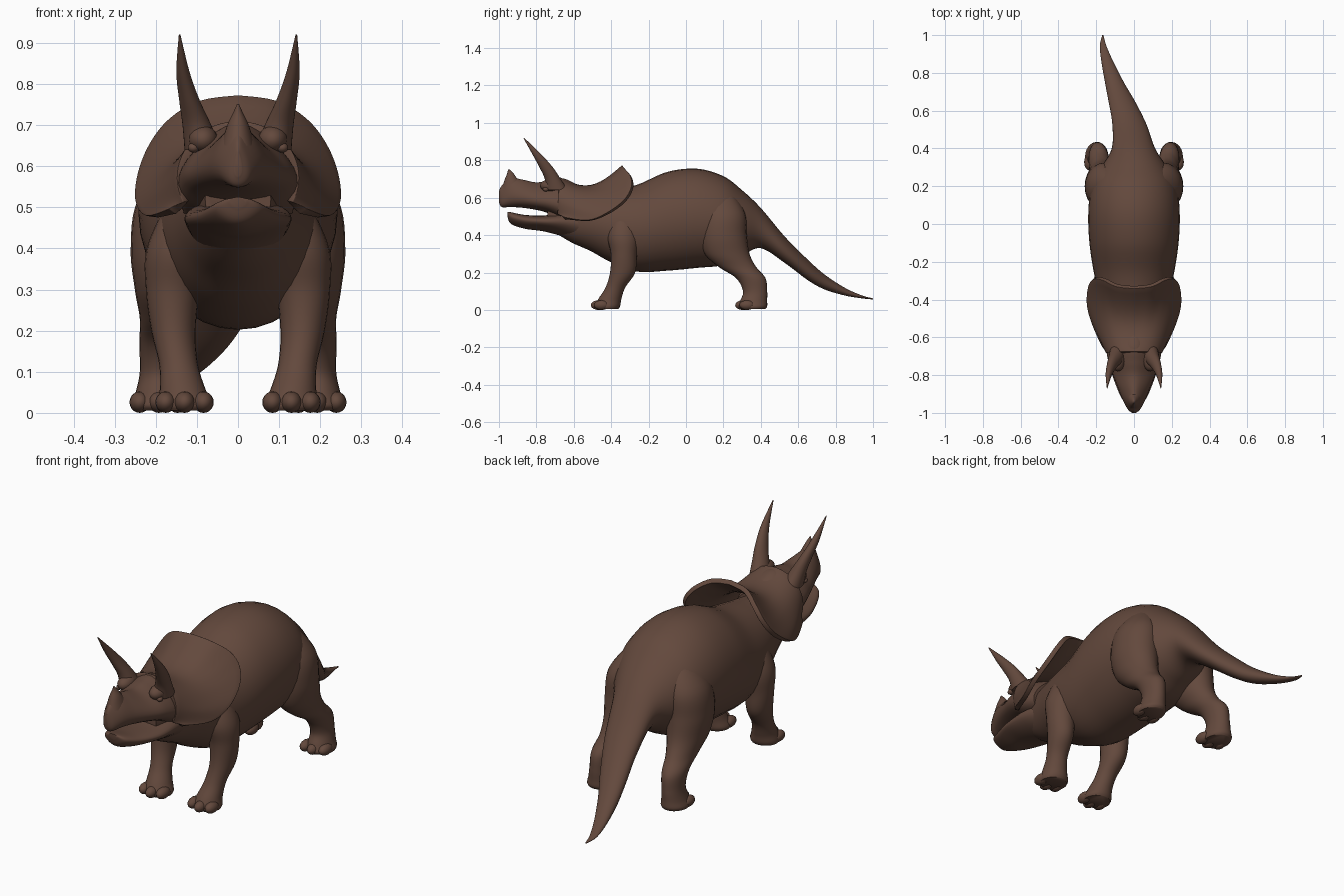
import bpy
import bmesh
from math import sin, cos, pi, radians
from mathutils import Vector, Matrix

cube = bpy.data.objects.get("Cube")
if cube:
    bpy.data.objects.remove(cube, do_unlink=True)

# One hide colour for the whole animal
hide = bpy.data.materials.new("brown_hide")
hide.use_nodes = True
colour = (0.125, 0.066, 0.046, 1)
hide.diffuse_color = colour
hide.node_tree.nodes["Principled BSDF"].inputs["Base Color"].default_value = colour


def smooth_rows(rows, steps=6):
    """Pass a smooth curve through rows of equal length."""
    rows = [Vector(r) for r in rows]
    padded = [rows[0]] + rows + [rows[-1]]
    result = []
    for a, b, c, d in zip(padded, padded[1:], padded[2:], padded[3:]):
        for i in range(steps):
            t = i / steps
            result.append(b + (c - a) * (t / 2)
                          + (a * 2 - b * 5 + c * 4 - d) * (t * t / 2)
                          + (b * 3 - a - c * 3 + d) * (t ** 3 / 2))
    return result + [rows[-1]]


def finish(name, bm, mirrored=False, sharp=60):
    bmesh.ops.recalc_face_normals(bm, faces=bm.faces)
    mesh = bpy.data.meshes.new(name)
    bm.to_mesh(mesh)
    bm.free()
    mesh.materials.append(hide)
    for face in mesh.polygons:
        face.use_smooth = True
    mesh.set_sharp_from_angle(angle=radians(sharp))
    obj = bpy.data.objects.new(name, mesh)
    bpy.context.collection.objects.link(obj)
    if mirrored:
        obj.modifiers.new("mirror", "MIRROR").use_axis[0] = True
    return obj


def loft(rows, axis="Y", taper=0.0, sides=32):
    """Skin oval rings given as (station, high, low, half width, centre x)."""
    bm = bmesh.new()
    rings = []
    rows = [tuple(r) + (0,) * (5 - len(r)) for r in rows]
    for station, high, low, width, centre in smooth_rows(rows):
        ring = []
        for i in range(sides):
            a = 2 * pi * i / sides
            x = centre + width * cos(a) * (1 - taper * sin(a))
            v = (high + low) / 2 + (high - low) / 2 * sin(a)
            point = (x, station, v) if axis == "Y" else (x, v, station)
            ring.append(bm.verts.new(point))
        rings.append(ring)
    for lower, upper in zip(rings, rings[1:]):
        for i in range(sides):
            j = (i + 1) % sides
            bm.faces.new((lower[i], lower[j], upper[j], upper[i]))
    bm.faces.new(rings[0])
    bm.faces.new(rings[-1])
    return bm


def add_ball(bm, centre, radii):
    place = Matrix.Translation(centre) @ Matrix.Diagonal((*radii, 1))
    bmesh.ops.create_uvsphere(bm, u_segments=16, v_segments=10, radius=1, matrix=place)


# Neck, barrel and tail in one skin, the tail swinging to one side
finish("body_and_tail", loft([
    (-.74, .60, .44, .08),
    (-.62, .61, .365, .11),
    (-.51, .625, .315, .145),
    (-.4, .64, .255, .18),
    (-.26, .67, .205, .212),
    (-.1, .738, .21, .236),
    (.06, .755, .225, .242),
    (.2, .715, .24, .225),
    (.3, .64, .29, .175),
    (.4, .545, .33, .115, -.003),
    (.53, .39, .25, .09, -.025),
    (.65, .27, .16, .07, -.065),
    (.74, .19, .11, .052, -.1),
    (.85, .118, .077, .033, -.138),
    (.94, .078, .062, .018, -.163),
    (1, .062, .056, .003, -.165),
]))

# Upper head with a hooked beak
finish("skull", loft([
    (-1, .635, .575, .008),
    (-.985, .665, .55, .028),
    (-.94, .705, .55, .052),
    (-.88, .698, .547, .075),
    (-.8, .682, .535, .104),
    (-.73, .694, .515, .127),
    (-.65, .702, .475, .138),
    (-.55, .65, .44, .13),
], taper=.4))

# Lower jaw, broader along its upper edge
finish("lower_jaw", loft([
    (-.955, .525, .5, .02),
    (-.935, .522, .46, .055),
    (-.86, .508, .434, .09),
    (-.76, .505, .42, .12),
    (-.65, .52, .39, .125),
    (-.55, .52, .35, .115),
], taper=-.3))

# Horns
finish("nose_horn", loft([
    (.65, -.85, -.985, .042),
    (.7, -.9, -.968, .026),
    (.73, -.922, -.956, .012),
    (.752, -.945, -.951, .002),
], axis="Z"))
finish("brow_horns", loft([
    (.64, -.63, -.75, .045, .085),
    (.7, -.67, -.755, .035, .1),
    (.76, -.71, -.782, .025, .118),
    (.83, -.772, -.82, .016, .134),
    (.92, -.865, -.87, .002, .142),
], axis="Z"), mirrored=True)

# Brow ridges with small eyes below
brows = bmesh.new()
add_ball(brows, (.085, -.725, .665), (.036, .055, .034))
finish("brow_ridges", brows, mirrored=True)
eyes = bmesh.new()
add_ball(eyes, (.108, -.75, .645), (.014, .016, .012))
finish("eyes", eyes, mirrored=True)

# Frill: a saddle swept from an arch on the skull to a flaring rim
rim = smooth_rows([
    (0, -.335, .765), (.09, -.325, .752), (.16, -.292, .71), (.207, -.288, .65),
    (.235, -.33, .58), (.241, -.42, .515), (.215, -.52, .478), (.16, -.65, .49),
], steps=4)
bm = bmesh.new()
bands = 12
columns = []
for k, edge in enumerate(rim):
    a = radians(115) * k / (len(rim) - 1)
    base = Vector((.138 * sin(a), -.68, .57 + .13 * cos(a)))
    column = []
    for i in range(bands + 1):
        t = i / bands
        p = base.lerp(edge, t)
        p.z -= .075 * sin(pi * t) * max(cos(a), 0)
        column.append(bm.verts.new(p))
    columns.append(column)
for left, right in zip(columns, columns[1:]):
    for i in range(bands):
        bm.faces.new((left[i], left[i + 1], right[i + 1], right[i]))
frill = finish("neck_frill", bm, mirrored=True)
thick = frill.modifiers.new("thickness", "SOLIDIFY")
thick.thickness = .022
thick.offset = 0
bevel = frill.modifiers.new("soft_rim", "BEVEL")
bevel.width = .008
bevel.segments = 3


# Legs: a tapering limb with three blunt toes, mirrored to the other side
def leg_pair(name, rows, toe_x, toe_y, splay):
    bm = loft(rows, axis="Z", sides=24)
    for side in (-1, 0, 1):
        x = toe_x + side * .046
        y = toe_y + .016 * abs(side) - splay * side
        add_ball(bm, (x, y, .026), (.025, .042, .026))
    finish(name, bm, mirrored=True)


leg_pair("front_legs", [
    (.52, -.28, -.39, .05, .12),
    (.4, -.25, -.42, .08, .142),
    (.3, -.262, -.402, .066, .158),
    (.2, -.272, -.406, .054, .157),
    (.12, -.325, -.43, .047, .145),
    (.06, -.345, -.468, .055, .135),
    (.022, -.352, -.485, .066, .13),
    (.006, -.36, -.478, .062, .13),
], toe_x=.13, toe_y=-.467, splay=0)

leg_pair("hind_legs", [
    (.64, .24, .14, .04, .11),
    (.52, .315, .085, .093, .15),
    (.4, .325, .073, .098, .163),
    (.3, .34, .1, .083, .168),
    (.23, .375, .175, .062, .177),
    (.17, .425, .268, .052, .188),
    (.1, .434, .305, .047, .192),
    (.05, .434, .29, .054, .195),
    (.02, .434, .28, .062, .197),
    (.006, .425, .29, .058, .197),
], toe_x=.193, toe_y=.305, splay=-.006)
